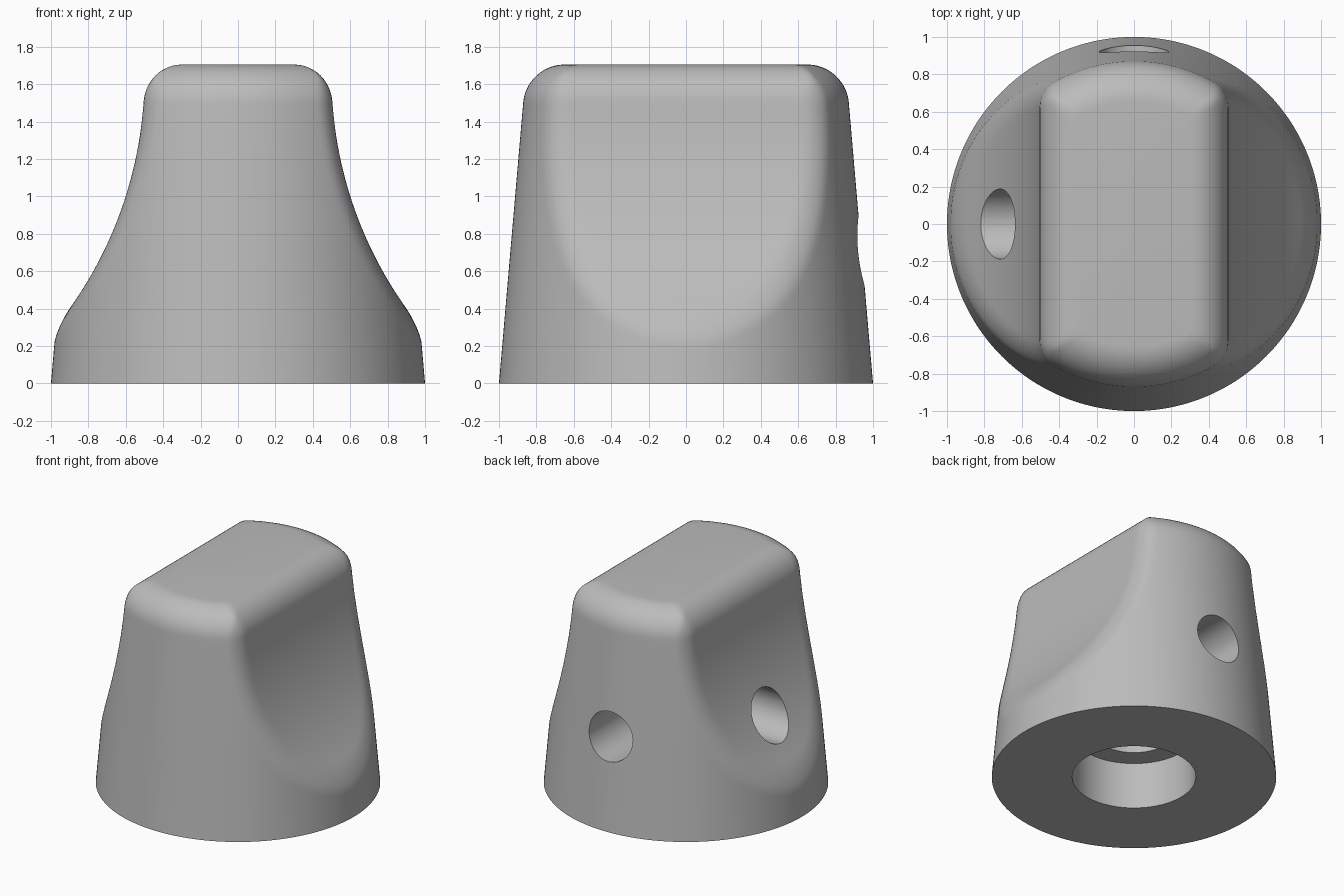
import bpy
import bmesh
from math import sin, cos, pi, sqrt, hypot
from mathutils import Matrix

if "Cube" in bpy.data.objects:
    bpy.data.objects.remove(bpy.data.objects["Cube"])

HEIGHT = 1.705
TOP_FILLET = 0.2
SIDE_FILLET = 0.07
SEGMENTS = 240

grey = bpy.data.materials.new("plain grey")
grey.use_nodes = True
colour = (0.5, 0.5, 0.5, 1)
grey.diffuse_color = colour
grey.node_tree.nodes["Principled BSDF"].inputs["Base Color"].default_value = colour


def rounded_join(a, b, r):
    """Intersection of two surfaces with a fillet between them."""
    return min(max(a, b), -r) + hypot(max(a + r, 0), max(b + r, 0))


def grip_half_width(z):
    """Concave arc of the finger scallops, upright near the top."""
    drop = max(1.65 - z, 0)
    return 0.5 + 2.15 - sqrt(2.15 ** 2 - drop ** 2)


def knob_field(rho, angle, z):
    cone = rho - (1 - 0.0863 * z)
    scallop = abs(rho * cos(angle)) - grip_half_width(z)
    side = rounded_join(cone, scallop, SIDE_FILLET)
    return rounded_join(side, z - HEIGHT, TOP_FILLET)


def radius_at(angle, z):
    low, high = 0.0, 1.2
    for _ in range(24):
        mid = (low + high) / 2
        if knob_field(mid, angle, z) > 1e-7:
            high = mid
        else:
            low = mid
    return low


def make_object(name, bm):
    mesh = bpy.data.meshes.new(name)
    bmesh.ops.recalc_face_normals(bm, faces=bm.faces)
    bm.to_mesh(mesh)
    bm.free()
    mesh.materials.append(grey)
    obj = bpy.data.objects.new(name, mesh)
    bpy.context.collection.objects.link(obj)
    return obj


# Knob body: stacked rings, closer together around the top fillet
shoulder = HEIGHT - TOP_FILLET
levels = [shoulder * i / 60 for i in range(60)]
levels += [shoulder + TOP_FILLET * sin(pi / 2 * i / 12) for i in range(13)]
bm = bmesh.new()
rings = []
for z in levels:
    ring = []
    for i in range(SEGMENTS):
        angle = 2 * pi * i / SEGMENTS
        rho = radius_at(angle, z)
        ring.append(bm.verts.new((rho * cos(angle), rho * sin(angle), z)))
    rings.append(ring)
for lower, upper in zip(rings, rings[1:]):
    for i in range(SEGMENTS):
        j = (i + 1) % SEGMENTS
        bm.faces.new((lower[i], lower[j], upper[j], upper[i]))
bm.faces.new(rings[0][::-1])
bm.faces.new(rings[-1])
knob = make_object("knob_body", bm)


def drill(name, radius, length, matrix):
    """Cut a round hole centred on the given placement."""
    cutter_bm = bmesh.new()
    bmesh.ops.create_cone(cutter_bm, cap_ends=True, segments=64, radius1=radius,
                          radius2=radius, depth=length, matrix=matrix)
    cutter = make_object(name, cutter_bm)
    cutter.hide_render = True
    cut = knob.modifiers.new(name, 'BOOLEAN')
    cut.operation = 'DIFFERENCE'
    cut.solver = 'EXACT'
    cut.object = cutter
    bpy.context.view_layer.objects.active = knob
    bpy.ops.object.modifier_apply(modifier=name)
    bpy.data.objects.remove(cutter)


# Underside recess and the narrower shaft bore above it
drill("recess_cutter", 0.435, 0.72, Matrix.Translation((0, 0, 0)))
drill("shaft_cutter", 0.28, 1.0, Matrix.Translation((0, 0, 0.7)))

# Set screw holes in the back and in one scallop
drill("back_screw_cutter", 0.187, 1.2,
      Matrix.Translation((0, 0.6, 0.71)) @ Matrix.Rotation(pi / 2, 4, 'X'))
drill("side_screw_cutter", 0.187, 1.2,
      Matrix.Translation((-0.6, 0, 0.71)) @ Matrix.Rotation(pi / 2, 4, 'Y'))

# Smooth shading with crisp hole rims
bpy.ops.object.select_all(action='DESELECT')
knob.select_set(True)
bpy.context.view_layer.objects.active = knob
bpy.ops.object.shade_smooth_by_angle(angle=pi / 6)
